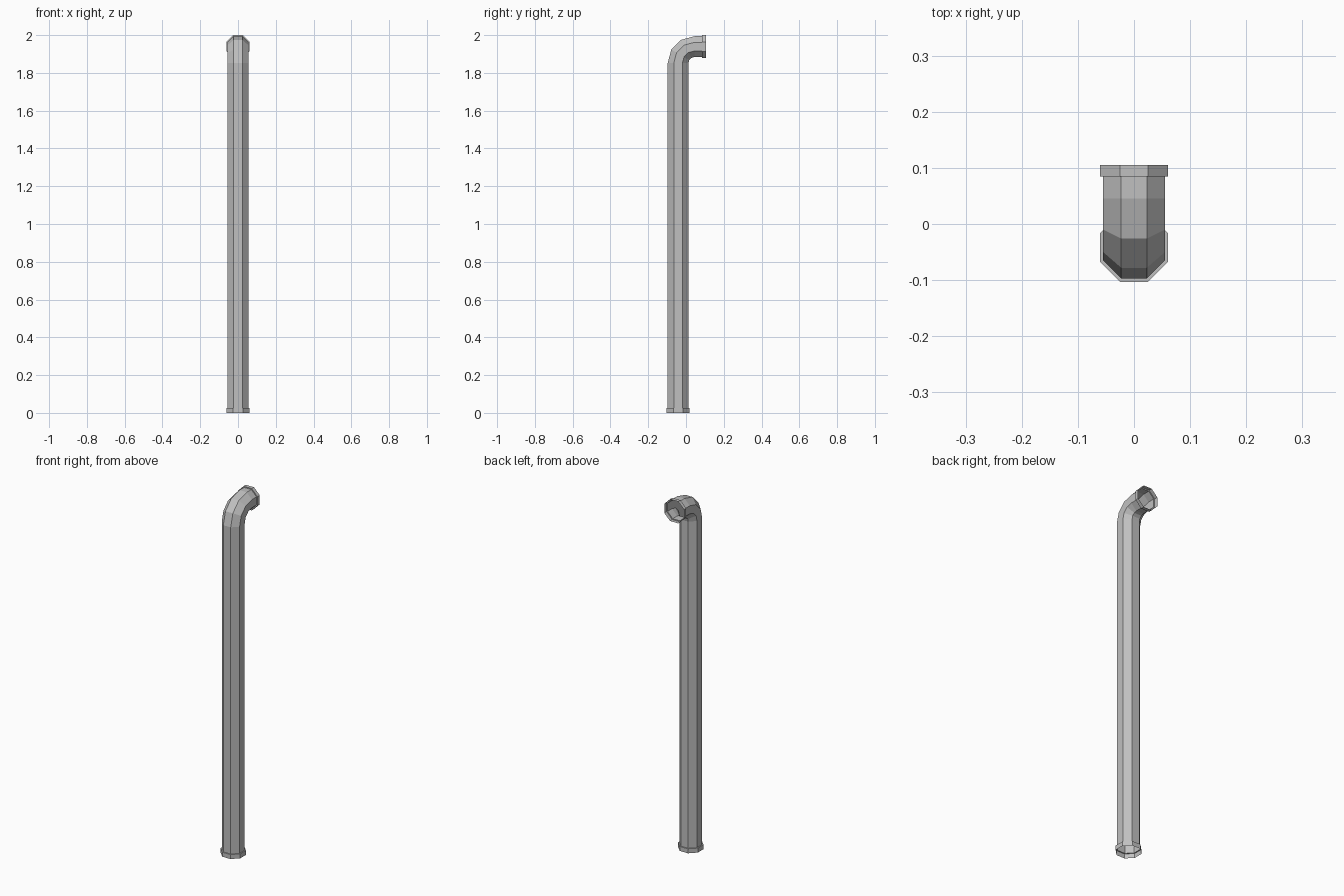
import bpy, bmesh, math
from mathutils import Vector

cube = bpy.data.objects.get("Cube")
if cube:
    bpy.data.objects.remove(cube, do_unlink=True)

SIDES = 8
PIPE, COLLAR = 0.055, 0.061         # distance from axis to each flat
PIPE_Y, TOP_Z, BEND = -0.042, 1.939, 0.087
BACK_Y = 0.105

metal = bpy.data.materials.new("grey_metal")
metal.use_nodes = True
colour = (0.53, 0.53, 0.53, 1)
metal.diffuse_color = colour
metal.node_tree.nodes["Principled BSDF"].inputs["Base Color"].default_value = colour


def sweep(name, stations):
    """Open octagonal skin through (y, z, angle, flat distance) stations."""
    bm = bmesh.new()
    rings = []
    for y, z, tilt, flat in stations:
        radius = flat / math.cos(math.pi / SIDES)
        across = Vector((0, -math.cos(tilt), math.sin(tilt)))
        ring = []
        for i in range(SIDES):
            a = 2 * math.pi * (i + 0.5) / SIDES
            offset = Vector((radius * math.sin(a), 0, 0)) + across * radius * math.cos(a)
            ring.append(bm.verts.new(Vector((0, y, z)) + offset))
        rings.append(ring)
    for low, high in zip(rings, rings[1:]):
        for i in range(SIDES):
            j = (i + 1) % SIDES
            bm.faces.new((low[i], low[j], high[j], high[i]))
    mesh = bpy.data.meshes.new(name)
    bm.to_mesh(mesh)
    bm.free()
    mesh.materials.append(metal)
    obj = bpy.data.objects.new(name, mesh)
    bpy.context.collection.objects.link(obj)
    return obj


# Upright pipe with a three-step elbow turning to the back
base_h, lip = 0.025, 0.02
path = [(PIPE_Y, base_h, 0, PIPE)]
for step in range(4):
    t = math.radians(30 * step)
    path.append((PIPE_Y + BEND * (1 - math.cos(t)),
                 TOP_Z - BEND + BEND * math.sin(t), t, PIPE))
path.append((BACK_Y - lip, TOP_Z, math.pi / 2, PIPE))
sweep("pipe", path)

# Open collars, each with a small step onto the pipe
sweep("base_collar", [(PIPE_Y, 0, 0, COLLAR),
                      (PIPE_Y, base_h, 0, COLLAR),
                      (PIPE_Y, base_h, 0, PIPE)])
sweep("outlet_collar", [(BACK_Y - lip, TOP_Z, math.pi / 2, PIPE),
                        (BACK_Y - lip, TOP_Z, math.pi / 2, COLLAR),
                        (BACK_Y, TOP_Z, math.pi / 2, COLLAR)])
